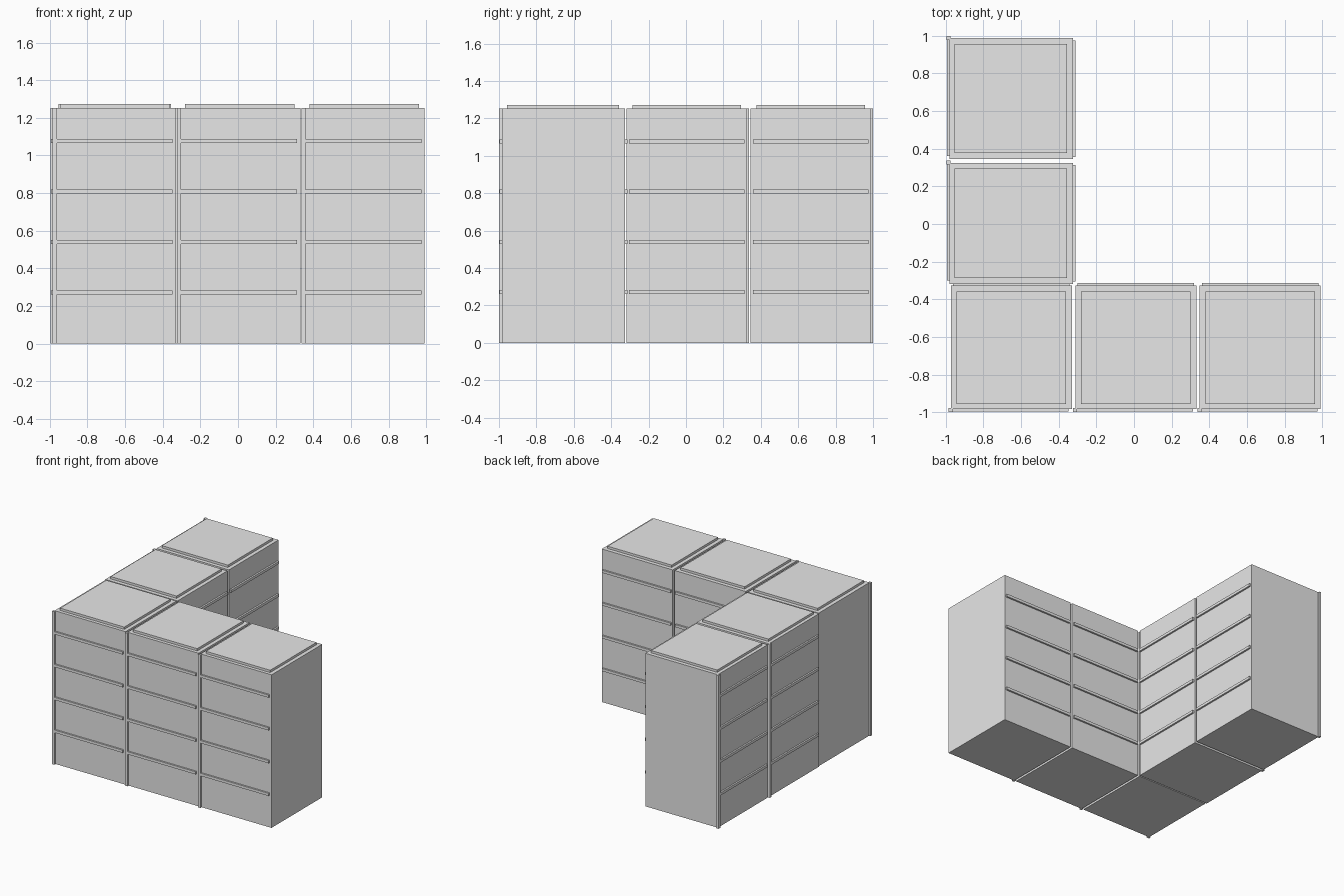
import bpy
from math import pi
from mathutils import Matrix

cube = bpy.data.objects.get("Cube")
if cube:
    bpy.data.objects.remove(cube, do_unlink=True)

grey = bpy.data.materials.new("light grey")
grey.use_nodes = True
grey.diffuse_color = (0.8, 0.8, 0.8, 1)
grey.node_tree.nodes["Principled BSDF"].inputs["Base Color"].default_value = (0.8, 0.8, 0.8, 1)

WIDTH, DEPTH, HEIGHT = 0.643, 0.656, 1.253
STRIP_HEIGHTS = (0.272, 0.54, 0.809, 1.077)


def block(name, x, y, z, place):
    """Box spanning the given (low, high) ranges, moved by the cabinet's placement."""
    bpy.ops.mesh.primitive_cube_add(size=1)
    obj = bpy.context.object
    obj.name = name
    size = Matrix.Diagonal((x[1] - x[0], y[1] - y[0], z[1] - z[0], 1))
    centre = Matrix.Translation((sum(x) / 2, sum(y) / 2, sum(z) / 2))
    obj.data.transform(centre @ size)
    obj.matrix_world = place
    obj.data.materials.append(grey)


def cabinet(label, place):
    """Cabinet with its front on local y = 0 and its left end on local x = 0."""
    block(label + "_body", (0, WIDTH), (0, DEPTH), (0, HEIGHT), place)
    # raised lid
    block(label + "_lid", (0.031, WIDTH - 0.031), (0.027, DEPTH - 0.031),
          (HEIGHT, HEIGHT + 0.019), place)
    # corner hinge post
    block(label + "_post", (-0.012, 0.01), (-0.016, 0.004), (0, HEIGHT), place)
    # horizontal strips on both long faces
    for i, z in enumerate(STRIP_HEIGHTS, 1):
        span = (z - 0.011, z + 0.011)
        block(f"{label}_front_strip_{i}", (0.01, WIDTH - 0.017), (-0.013, 0.002), span, place)
        block(f"{label}_back_strip_{i}", (0.012, WIDTH - 0.012),
              (DEPTH - 0.002, DEPTH + 0.014), span, place)


# front row of three
for i in range(3):
    cabinet(f"front_cabinet_{i + 1}", Matrix.Translation((-0.973 + 0.661 * i, -0.983, 0)))

# side row of two, turned a quarter
for i in range(2):
    cabinet(f"side_cabinet_{i + 1}",
            Matrix.Translation((-0.98, 0.325 + 0.663 * i, 0)) @ Matrix.Rotation(-pi / 2, 4, "Z"))
